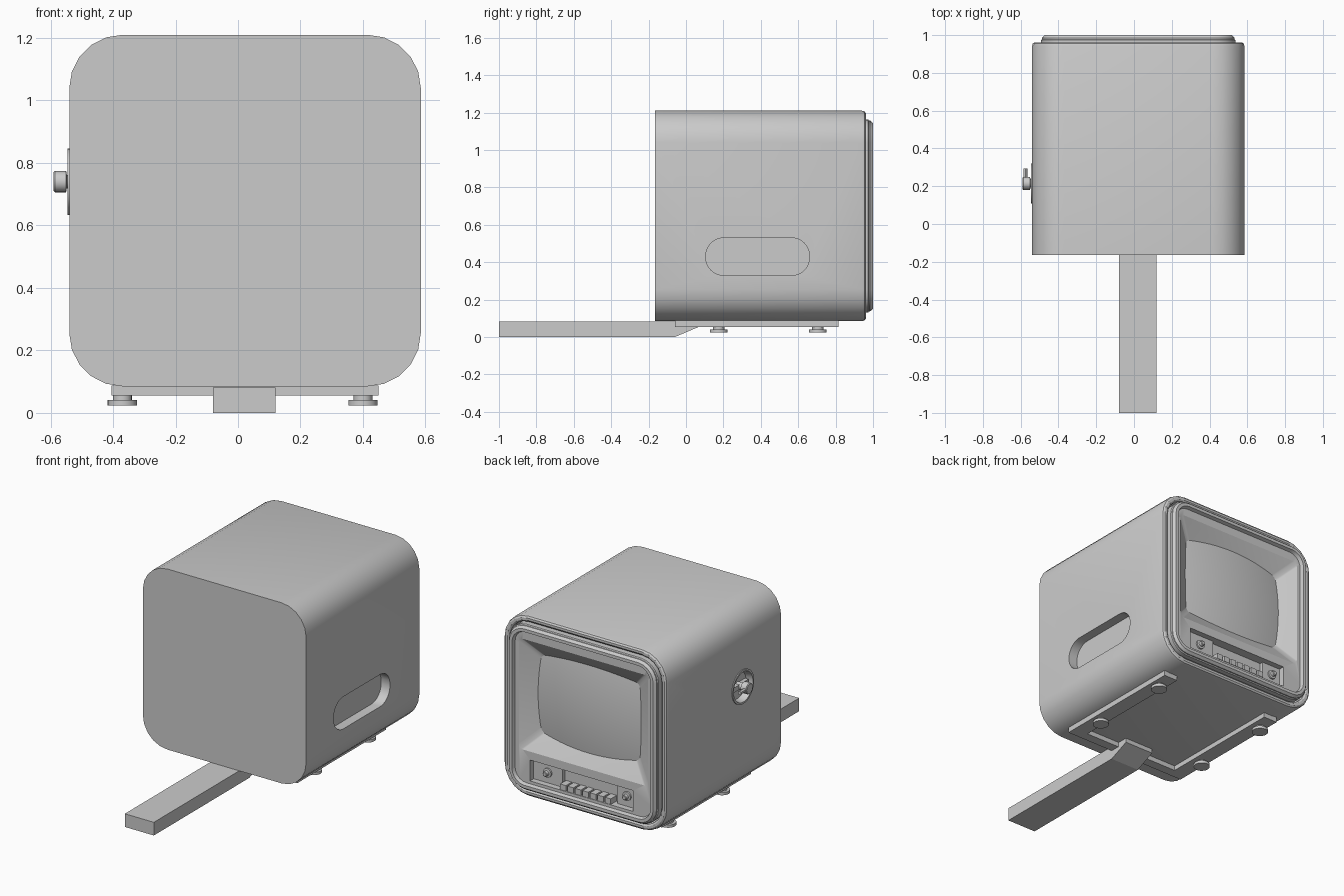
import bpy, bmesh, math

if "Cube" in bpy.data.objects:
    bpy.data.objects.remove(bpy.data.objects["Cube"])

CX, CZ = 0.0225, 0.6475     # centre of the cabinet cross-section
AX = {'x': lambda a, b, d: (d, a, b),
      'y': lambda a, b, d: (a, d, b),
      'z': lambda a, b, d: (a, b, d)}


def finish(bm, name):
    bmesh.ops.recalc_face_normals(bm, faces=bm.faces)
    me = bpy.data.meshes.new(name)
    bm.to_mesh(me)
    bm.free()
    ob = bpy.data.objects.new(name, me)
    bpy.context.collection.objects.link(ob)
    return ob


def select(ob):
    bpy.ops.object.select_all(action='DESELECT')
    ob.select_set(True)
    bpy.context.view_layer.objects.active = ob


def smooth(ob):
    select(ob)
    bpy.ops.object.shade_smooth_by_angle(angle=math.radians(30))
    return ob


def rrect(ca, cb, ha, hb, r, seg=5):
    pts = []
    for i, (sa, sb) in enumerate(((1, 1), (-1, 1), (-1, -1), (1, -1))):
        for k in range(seg + 1):
            t = math.radians(90 * (i + k / seg))
            pts.append((ca + sa * (ha - r) + r * math.cos(t), cb + sb * (hb - r) + r * math.sin(t)))
    return pts


def circle(ca, cb, r, n=24):
    return [(ca + r * math.cos(2 * math.pi * k / n), cb + r * math.sin(2 * math.pi * k / n)) for k in range(n)]


def loft(name, axis, sections):
    """Closed solid through (depth, 2D outline) sections."""
    bm = bmesh.new()
    rings = [[bm.verts.new(AX[axis](a, b, d)) for a, b in pts] for d, pts in sections]
    n = len(rings[0])
    for p, q in zip(rings, rings[1:]):
        for k in range(n):
            bm.faces.new((p[k], p[(k + 1) % n], q[(k + 1) % n], q[k]))
    bm.faces.new(rings[0])
    bm.faces.new(rings[-1])
    return finish(bm, name)


def turned(name, axis, a, b, profile, n=24):
    return smooth(loft(name, axis, [(d, circle(a, b, r, n)) for d, r in profile]))


def box(name, x0, x1, y0, y1, z0, z1):
    return loft(name, 'z', [(z, [(x0, y0), (x1, y0), (x1, y1), (x0, y1)]) for z in (z0, z1)])


def cut(ob, cutter):
    m = ob.modifiers.new("cut", 'BOOLEAN')
    m.operation, m.solver, m.object = 'DIFFERENCE', 'EXACT', cutter
    select(ob)
    bpy.ops.object.modifier_apply(modifier=m.name)
    bpy.data.objects.remove(cutter)


def shell(inset):
    return rrect(CX, CZ, 0.5625 - inset, 0.5625 - inset, 0.17 - inset)


# cabinet with rounded back lip and a pocket for the bezel
body = loft("cabinet", 'y', [(d, shell(i)) for d, i in (
    (-0.165, 0), (0.942, 0), (0.955, 0.004), (0.962, 0.014), (0.962, 0.028),
    (0.955, 0.038), (0.945, 0.041), (0.86, 0.041))])
# carrying-handle slot (right) and dial hole (left)
cut(body, loft("slot_cutter", 'x', [(d, rrect(0.383, 0.43, 0.277, 0.1, 0.095, 8)) for d in (0.525, 0.65)]))
cut(body, loft("dial_cutter", 'x', [(d, circle(0.215, 0.74, 0.102, 32)) for d in (-0.49, -0.6)]))
smooth(body)

# bezel with raised rim, sloping screen mask and control recess
bezel = loft("bezel", 'y', [(d, shell(i)) for d, i in (
    (0.862, 0.047), (0.974, 0.047), (0.978, 0.053), (0.985, 0.053),
    (1.0, 0.066), (1.0, 0.085), (0.978, 0.092))])
SZ = 0.7225
cut(bezel, loft("mask_cutter", 'y', [(d, rrect(CX, SZ, 0.445 - i, 0.345 - i, 0.03, 4)) for d, i in (
    (0.875, 0.15), (0.978, 0.0), (1.05, 0.0))]))
cut(bezel, box("control_cutter", -0.32, 0.39, 0.92, 1.05, 0.195, 0.325))
smooth(bezel)

# bulging picture tube
bm = bmesh.new()
bmesh.ops.create_grid(bm, x_segments=24, y_segments=20, size=1)
for v in bm.verts:
    x, z = v.co.x * 0.40, v.co.y * 0.30
    v.co = (CX + x, 0.948 - 0.25 * (x * x + z * z), SZ + z)
screen = finish(bm, "screen")
if screen.data.polygons[0].normal.y < 0:
    screen.data.flip_normals()
smooth(screen)

# control panel: knob plates, knobs and push buttons
for side, x0, x1, kx in (("right", 0.19, 0.388, 0.29), ("left", -0.318, -0.19, -0.257)):
    box(side + "_knob_plate", x0, x1, 0.91, 0.945, 0.197, 0.323)
    turned(side + "_knob", 'y', kx, 0.262, ((0.94, 0.028), (0.955, 0.028), (0.957, 0.016),
                                            (0.975, 0.015), (0.978, 0.011)), 20)
for k in range(7):
    x = 0.163 - 0.0515 * k
    box("push_button", x - 0.02, x + 0.02, 0.91, 0.978, 0.197, 0.232)

# recessed dial dish with its crank knob
turned("dial_dish", 'x', 0.215, 0.74, ((-0.485, 0.100), (-0.535, 0.100), (-0.538, 0.106), (-0.546, 0.106),
                                       (-0.546, 0.094), (-0.505, 0.084)), 32)
turned("dial_knob", 'x', 0.215, 0.74, ((-0.50, 0.022), (-0.548, 0.022), (-0.55, 0.034),
                                       (-0.586, 0.034), (-0.59, 0.03)))
turned("dial_pointer", 'y', -0.575, 0.74, ((0.22, 0.011), (0.295, 0.011)), 12)
box("dial_crossbar", -0.53, -0.50, 0.14, 0.29, 0.725, 0.755)

# U-shaped base frame
outline = [(-0.405, -0.06), (0.45, -0.06), (0.45, 0.815), (0.355, 0.815),
           (0.355, 0.0), (-0.31, 0.0), (-0.31, 0.815), (-0.405, 0.815)]
loft("base_frame", 'z', [(z, outline) for z in (0.055, 0.088)])

# four feet
for x in (-0.37, 0.4):
    for y in (0.175, 0.705):
        turned("foot", 'z', x, y, ((0.06, 0.03), (0.041, 0.03), (0.041, 0.047), (0.024, 0.047)))

# long front support arm with a sloped end
arm = [(-1, 0), (-0.06, 0), (0.07, 0.055), (0.07, 0.082), (-1, 0.082)]
loft("support_arm", 'x', [(x, arm) for x in (-0.08, 0.12)])
